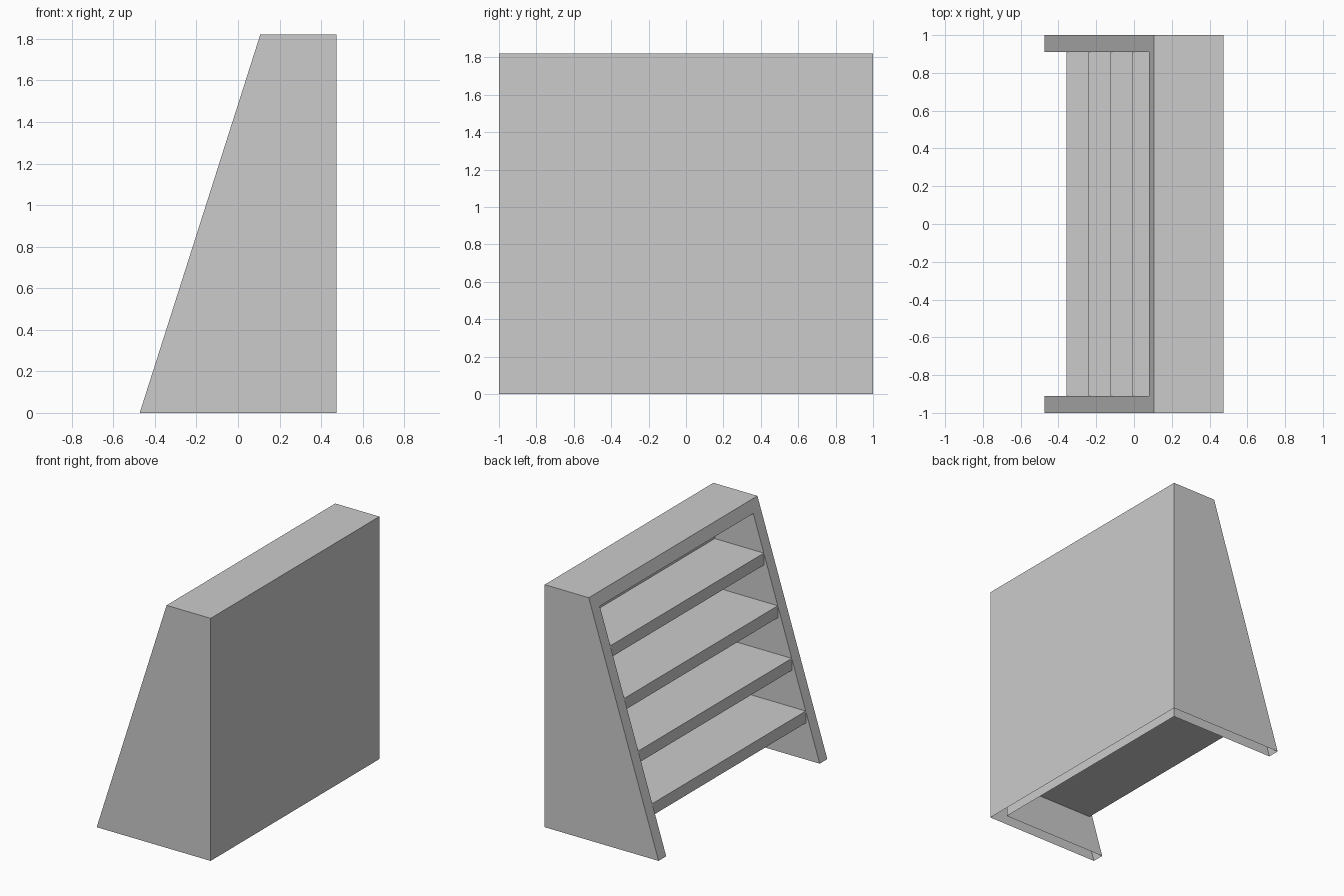
import bpy, bmesh

if "Cube" in bpy.data.objects:
    bpy.data.objects.remove(bpy.data.objects["Cube"])

HALF_X, TOP_X, HEIGHT = 0.473, 0.107, 1.82   # side profile
HALF_Y, WALL = 1.0, 0.09                     # width and board thickness
BACK_X = HALF_X - 0.075                      # inner face of the back


def slope_x(z):
    """x of the leaning open side at height z."""
    return -HALF_X + (TOP_X + HALF_X) * z / HEIGHT


def make_object(name, bm):
    mesh = bpy.data.meshes.new(name)
    bm.to_mesh(mesh)
    bm.free()
    obj = bpy.data.objects.new(name, mesh)
    bpy.context.collection.objects.link(obj)
    return obj


# Cabinet shell: outer and inner profiles, joined around the sloping opening
bm = bmesh.new()
zi = HEIGHT - WALL
outer = [(-HALF_X, 0), (HALF_X, 0), (HALF_X, HEIGHT), (TOP_X, HEIGHT)]
inner = [(-HALF_X, 0), (BACK_X, 0), (BACK_X, zi), (slope_x(zi), zi)]


def ring(profile, y):
    return [bm.verts.new((x, y, z)) for x, z in profile]


ol, orr = ring(outer, -HALF_Y), ring(outer, HALF_Y)
il, ir = ring(inner, -HALF_Y + WALL), ring(inner, HALF_Y - WALL)
for loop in (ol, orr, il, ir):               # side panel faces
    bm.faces.new(loop)
for a, b in ((ol, orr), (il, ir)):           # back and top, outside and inside
    for i in (1, 2):
        bm.faces.new((a[i], a[i + 1], b[i + 1], b[i]))
for a, b in ((ol, il), (orr, ir), (ol, orr)):  # frame of the opening
    if b is orr:
        bm.faces.new((ol[3], orr[3], ir[3], il[3]))
    else:
        bm.faces.new((a[0], a[3], b[3], b[0]))
# Temporary base cap for consistent normals; the base is open
cap = bm.faces.new((ol[0], ol[1], orr[1], orr[0], ir[0], ir[1], il[1], il[0]))
bmesh.ops.recalc_face_normals(bm, faces=bm.faces[:])
bmesh.ops.delete(bm, geom=[cap], context='FACES_ONLY')
make_object("cabinet_shell", bm)

# Four stepped shelves, top front edge on the slope
for k in range(1, 5):
    top = HEIGHT * k / 5
    front = slope_x(top)
    bm = bmesh.new()
    bmesh.ops.create_cube(bm, size=1)
    bmesh.ops.scale(bm, vec=(BACK_X - front, 2 * (HALF_Y - WALL), WALL), verts=bm.verts[:])
    bmesh.ops.translate(bm, vec=((BACK_X + front) / 2, 0, top - WALL / 2), verts=bm.verts[:])
    make_object(f"shelf_{k}", bm)
